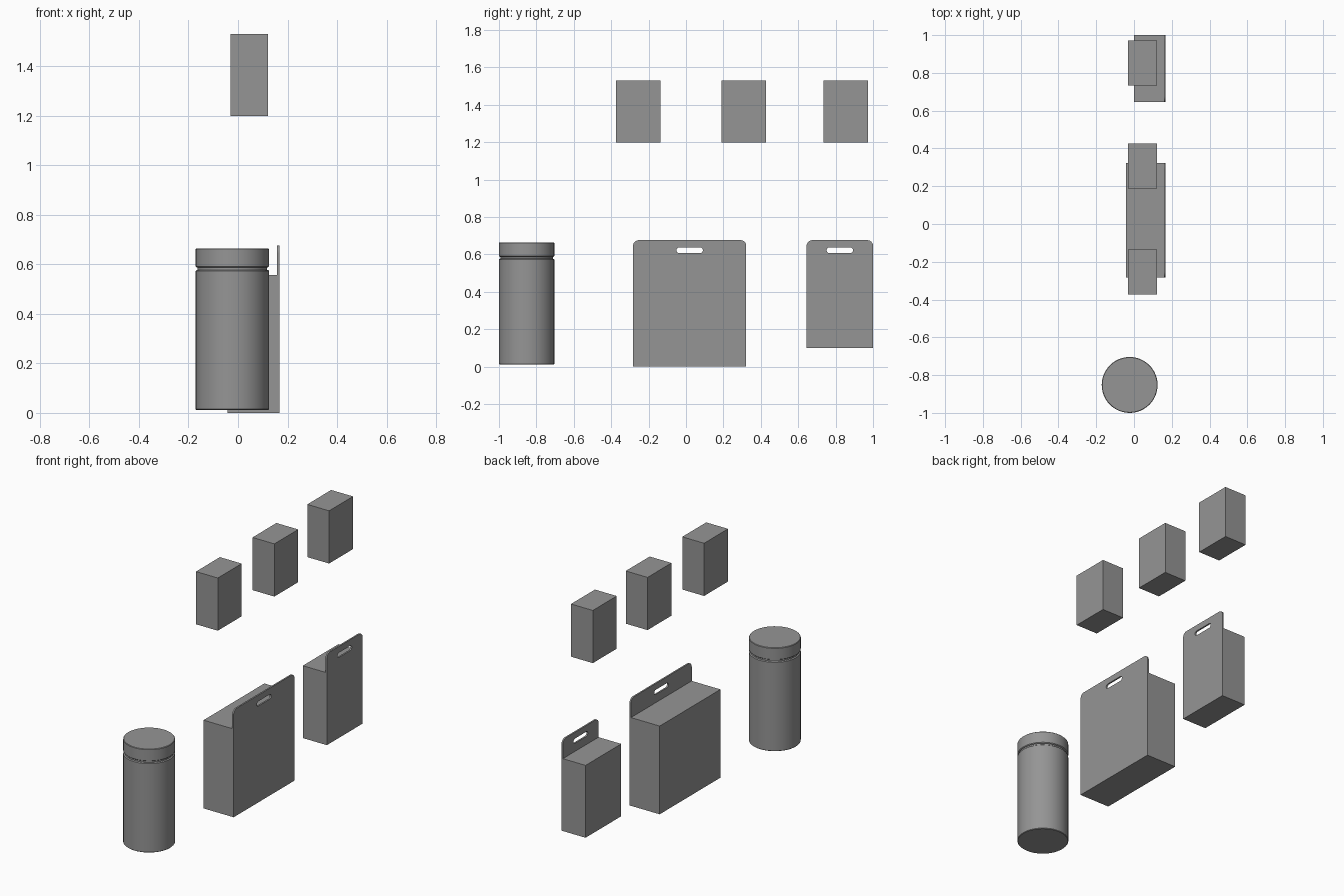
import bpy, bmesh, math
from mathutils import Vector

if "Cube" in bpy.data.objects:
    bpy.data.objects.remove(bpy.data.objects["Cube"], do_unlink=True)

grey = bpy.data.materials.new("plain grey")
grey.use_nodes = True
colour = (0.3, 0.3, 0.3, 1)
grey.diffuse_color = colour
grey.node_tree.nodes["Principled BSDF"].inputs["Base Color"].default_value = colour


def finish(name, bm):
    """Turn a bmesh into a named grey object."""
    bmesh.ops.recalc_face_normals(bm, faces=bm.faces)
    mesh = bpy.data.meshes.new(name)
    bm.to_mesh(mesh)
    bm.free()
    mesh.materials.append(grey)
    obj = bpy.data.objects.new(name, mesh)
    bpy.context.collection.objects.link(obj)
    return obj


def box(name, low, high):
    low, high = Vector(low), Vector(high)
    bm = bmesh.new()
    bmesh.ops.create_cube(bm, size=1)
    for v in bm.verts:
        v.co = (low + high) / 2 + v.co * (high - low)
    return finish(name, bm)


def arc(cy, cz, radius, start, end, steps=8):
    """Points of an arc in the y-z plane, angles in degrees."""
    angles = [math.radians(start + (end - start) * i / steps) for i in range(steps + 1)]
    return [(cy + radius * math.cos(a), cz + radius * math.sin(a)) for a in angles]


def hang_card(name, y0, y1, z0, z1, x0, x1):
    """Thin back card with rounded top corners and a hanging slot."""
    r, mid = 0.03, (y0 + y1) / 2
    outline = [(y0, z0), (y1, z0)]
    outline += arc(y1 - r, z1 - r, r, 0, 90) + arc(y0 + r, z1 - r, r, 90, 180)
    slot_r, reach, slot_z = 0.015, 0.056, z1 - 0.054
    slot = arc(mid + reach, slot_z, slot_r, -90, 90) + arc(mid - reach, slot_z, slot_r, 90, 270)
    bm = bmesh.new()
    for loop in (outline, slot):
        verts = [bm.verts.new((x0, y, z)) for y, z in loop]
        for i, v in enumerate(verts):
            bm.edges.new((verts[i - 1], v))
    bmesh.ops.triangle_fill(bm, edges=bm.edges[:], use_beauty=True)
    extruded = bmesh.ops.extrude_face_region(bm, geom=bm.faces[:])
    moved = [g for g in extruded["geom"] if isinstance(g, bmesh.types.BMVert)]
    bmesh.ops.translate(bm, verts=moved, vec=(x1 - x0, 0, 0))
    return finish(name, bm)


def lathe(name, profile, centre, sides=48):
    """Closed turned solid from (radius, height) points, capped at both ends."""
    bm = bmesh.new()
    rings = []
    for radius, z in profile:
        rings.append([bm.verts.new((centre[0] + radius * math.cos(2 * math.pi * i / sides),
                                    centre[1] + radius * math.sin(2 * math.pi * i / sides), z))
                      for i in range(sides)])
    for a, b in zip(rings, rings[1:]):
        for i in range(sides):
            bm.faces.new((a[i - 1], a[i], b[i], b[i - 1]))
    bm.faces.new(rings[0])
    bm.faces.new(rings[-1])
    obj = finish(name, bm)
    bpy.ops.object.select_all(action="DESELECT")
    obj.select_set(True)
    bpy.context.view_layer.objects.active = obj
    bpy.ops.object.shade_smooth_by_angle(angle=math.radians(30))
    return obj


# Round canister with a groove under its lid
R, E = 0.148, 0.003
lathe("canister",
      [(R - E, 0.012), (R, 0.012 + E), (R, 0.576 - E), (R - E, 0.576),
       (R - 0.007, 0.577), (R - 0.007, 0.587),
       (R - E, 0.588), (R, 0.588 + E), (R, 0.664 - E), (R - E, 0.664)],
      (-0.023, -0.852))

# Two cartons, each fixed to a taller hanging card
CARD_BACK, CARD_FRONT = 0.158, 0.168
for size, x0, y0, y1, z0 in (("large", -0.042, -0.283, 0.322, 0), ("small", 0, 0.645, 1, 0.1)):
    box(size + "_carton", (x0, y0, z0), (CARD_BACK, y1, 0.556))
    hang_card(size + "_hanging_card", y0, y1, z0, 0.676, CARD_BACK, CARD_FRONT)

# Row of three raised blocks
for place, y in (("front", -0.255), ("middle", 0.308), ("back", 0.853)):
    box(place + "_raised_block", (-0.031, y - 0.119, 1.198), (0.121, y + 0.119, 1.53))
